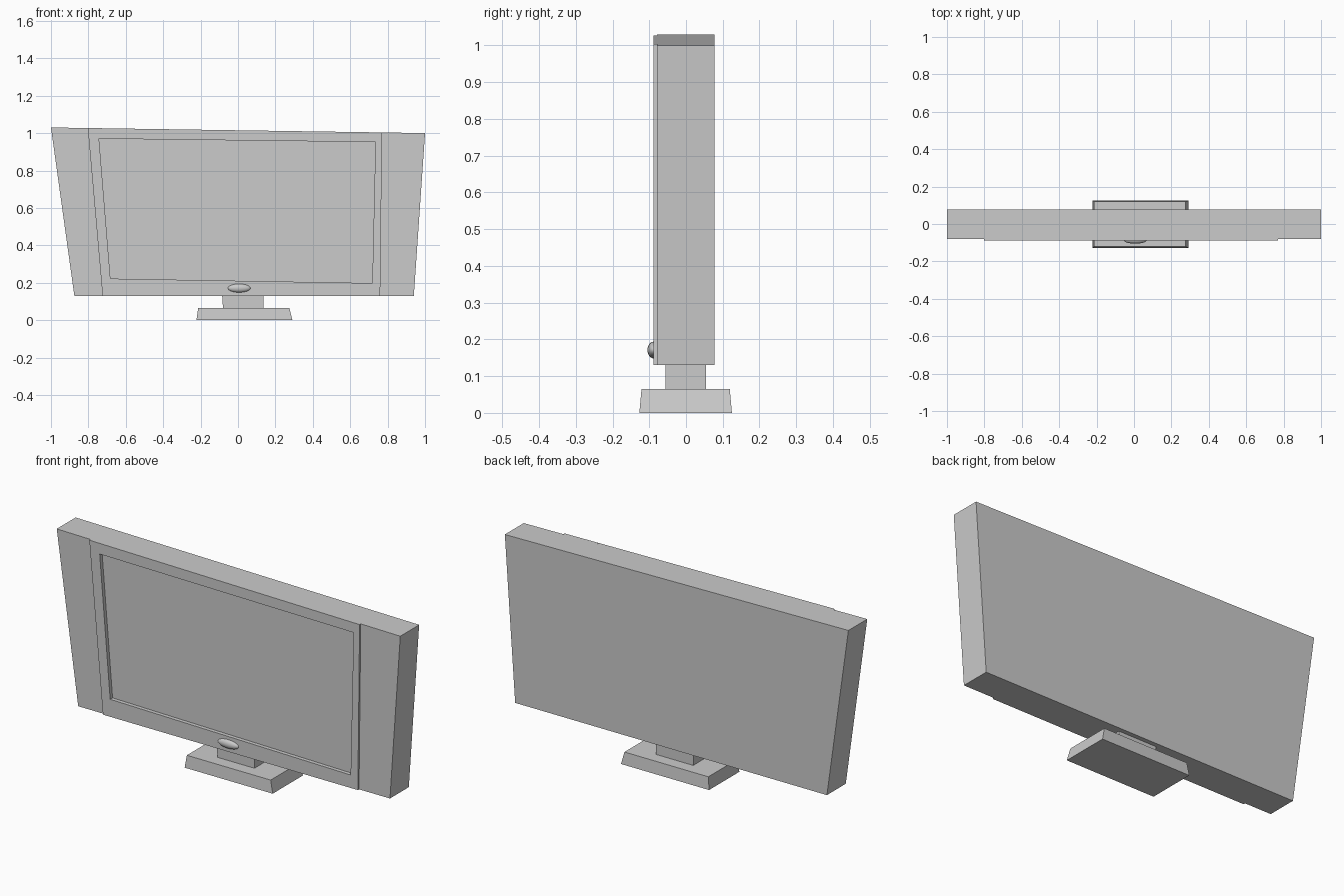
import bpy, bmesh
from math import pi
from mathutils import Matrix

if "Cube" in bpy.data.objects:
    bpy.data.objects.remove(bpy.data.objects["Cube"])


def new_object(name, bm):
    bmesh.ops.recalc_face_normals(bm, faces=bm.faces)
    mesh = bpy.data.meshes.new(name)
    bm.to_mesh(mesh)
    bm.free()
    obj = bpy.data.objects.new(name, mesh)
    bpy.context.collection.objects.link(obj)
    return obj


def loft(name, ring_a, ring_b):
    """Closed solid between two rings with the same number of points."""
    bm = bmesh.new()
    a = [bm.verts.new(p) for p in ring_a]
    b = [bm.verts.new(p) for p in ring_b]
    bm.faces.new(a)
    bm.faces.new(b)
    for i in range(len(a)):
        j = (i + 1) % len(a)
        bm.faces.new((a[i], a[j], b[j], b[i]))
    return new_object(name, bm)


def slab(name, outline, y0, y1):
    """Front-view outline (x, z) extruded along y."""
    return loft(name, [(x, y0, z) for x, z in outline],
                [(x, y1, z) for x, z in outline])


def rect(x0, x1, y0, y1, z):
    return [(x0, y0, z), (x1, y0, z), (x1, y1, z), (x0, y1, z)]


# Skewed cabinet and the raised front panel on it
cabinet = slab("cabinet", [(-0.875, 0.13), (0.94, 0.13), (1, 1.0), (-1, 1.03)],
               -0.079, 0.078)
panel = slab("front_panel", [(-0.724, 0.13), (0.76, 0.13), (0.77, 1.0035), (-0.803, 1.027)],
             -0.089, -0.079)

# Recessed screen cut through the panel into the cabinet
cutter = slab("screen_cutter", [(-0.682, 0.222), (0.718, 0.198), (0.735, 0.952), (-0.743, 0.97)],
              -0.2, -0.069)
cutter.hide_render = True
cutter.hide_viewport = True
for obj in (cabinet, panel):
    mod = obj.modifiers.new("screen_recess", 'BOOLEAN')
    mod.operation = 'DIFFERENCE'
    mod.solver = 'EXACT'
    mod.object = cutter

# Neck and tapered foot
loft("neck", rect(-0.08, 0.135, -0.056, 0.055, 0.06), rect(-0.085, 0.135, -0.056, 0.055, 0.135))
loft("foot", rect(-0.222, 0.291, -0.127, 0.125, 0), rect(-0.213, 0.275, -0.121, 0.119, 0.065))

# Oval power button
bm = bmesh.new()
bmesh.ops.create_uvsphere(bm, u_segments=32, v_segments=16, radius=1)
bm.transform(Matrix.Translation((0.006, -0.087, 0.171))
             @ Matrix.Diagonal((0.061, 0.018, 0.023, 1))
             @ Matrix.Rotation(pi / 2, 4, 'X'))
button = new_object("power_button", bm)
for face in button.data.polygons:
    face.use_smooth = True
